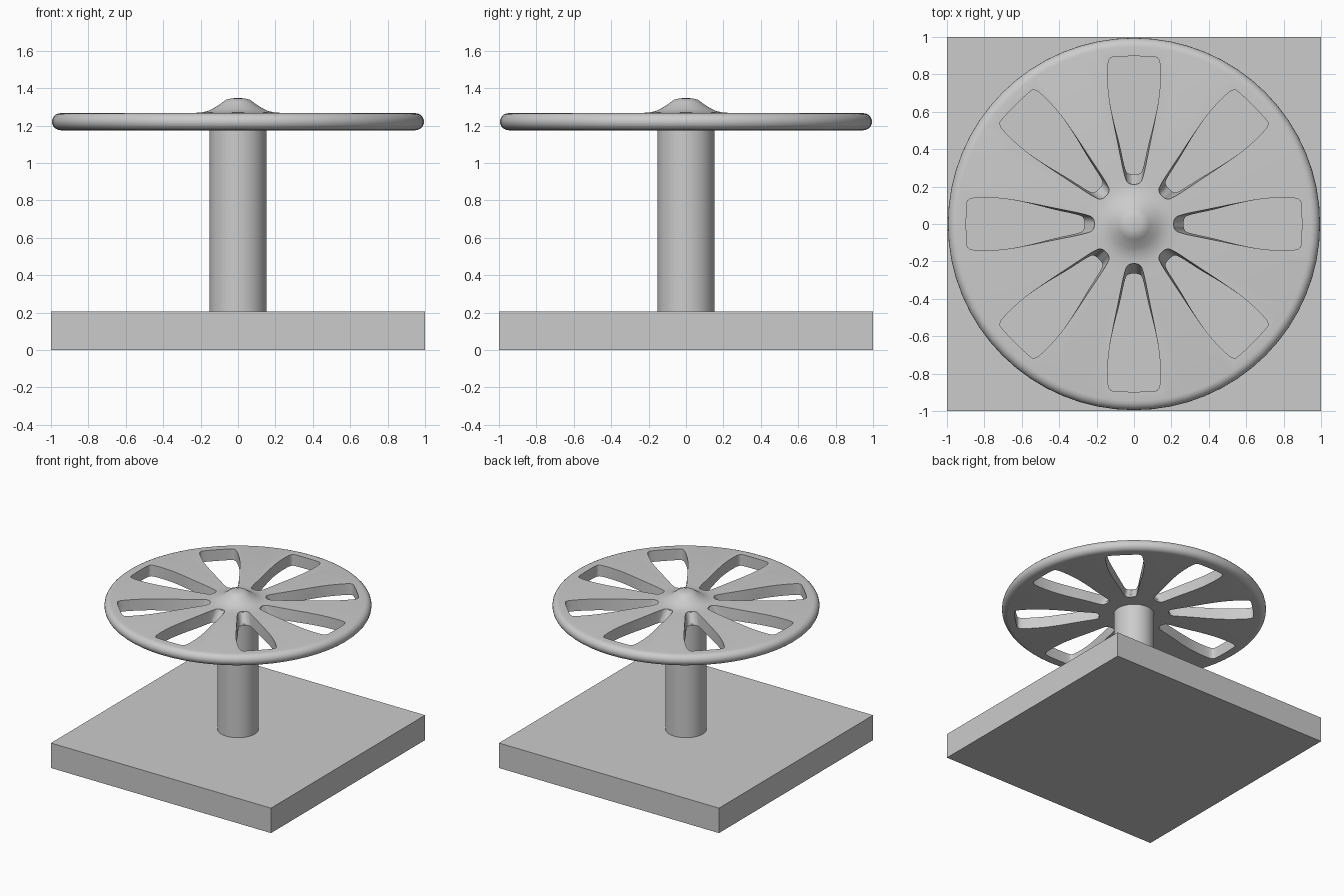
import bpy, bmesh
from math import sin, cos, pi, radians

if "Cube" in bpy.data.objects:
    bpy.data.objects.remove(bpy.data.objects["Cube"])

SEG = 64


def make_object(name, bm):
    bmesh.ops.recalc_face_normals(bm, faces=bm.faces)
    mesh = bpy.data.meshes.new(name)
    bm.to_mesh(mesh)
    bm.free()
    obj = bpy.data.objects.new(name, mesh)
    bpy.context.collection.objects.link(obj)
    return obj


def activate(obj):
    bpy.ops.object.select_all(action='DESELECT')
    obj.select_set(True)
    bpy.context.view_layer.objects.active = obj


def lathe(name, profile):
    bm = bmesh.new()
    verts = [bm.verts.new((r, 0, z)) for r, z in profile]
    edges = [bm.edges.new(pair) for pair in zip(verts, verts[1:])]
    bmesh.ops.spin(bm, geom=verts + edges, cent=(0, 0, 0), axis=(0, 0, 1),
                   angle=2 * pi, steps=SEG)
    bmesh.ops.remove_doubles(bm, verts=bm.verts, dist=0.0005)
    return make_object(name, bm)


def outline(half, rounds=2):
    # mirror half an outline and round its corners
    pts = half + [(r, -w) for r, w in reversed(half)]
    for _ in range(rounds):
        new = []
        for a, b in zip(pts, pts[1:] + pts[:1]):
            for t in (0.25, 0.75):
                new.append((a[0] + (b[0] - a[0]) * t, a[1] + (b[1] - a[1]) * t))
        pts = new
    return pts


# Square base
bpy.ops.mesh.primitive_cube_add(size=1, location=(0, 0, 0.1025))
base = bpy.context.object
base.name = "base"
base.scale = (2, 2, 0.205)

# Post
bpy.ops.mesh.primitive_cylinder_add(vertices=32, radius=0.153, depth=1.0,
                                    location=(0, 0, 0.69))
post = bpy.context.object
post.name = "post"
bpy.ops.object.shade_smooth_by_angle(angle=radians(35))

# Hand wheel: flat disc with rounded rim and raised hub
rim = [(0.947 + 0.048 * cos(a), 1.221 + 0.046 * sin(a))
       for a in (pi / 2 - pi * i / 10 for i in range(11))]
hub = [(0, 1.347), (0.035, 1.346), (0.065, 1.338), (0.083, 1.324),
       (0.1, 1.312), (0.13, 1.293), (0.16, 1.278), (0.2, 1.27), (0.26, 1.267)]
wheel = lathe("hand_wheel", hub + rim + [(0, 1.175)])

# Teardrop openings, flaring upward next to the hub
lower = [(0.265, 0.035), (0.3, 0.05), (0.42, 0.075), (0.56, 0.112),
         (0.68, 0.135), (0.79, 0.142), (0.885, 0.138), (0.897, 0.10)]
upper = [(0.212, 0.03), (0.25, 0.05), (0.4, 0.08), (0.56, 0.113),
         (0.68, 0.135), (0.79, 0.142), (0.885, 0.138), (0.897, 0.10)]
levels = [(lower, 1.1), (lower, 1.19), (upper, 1.262), (upper, 1.4)]
bm = bmesh.new()
for k in range(8):
    c, s = cos(k * pi / 4), sin(k * pi / 4)
    rings = [[bm.verts.new((r * c - w * s, r * s + w * c, z))
              for r, w in outline(half)] for half, z in levels]
    n = len(rings[0])
    for a, b in zip(rings, rings[1:]):
        for i in range(n):
            j = (i + 1) % n
            bm.faces.new((a[i], a[j], b[j], b[i]))
    bm.faces.new(rings[0])
    bm.faces.new(rings[-1])
cutter = make_object("opening_cutter", bm)
cutter.hide_render = True

activate(wheel)
mod = wheel.modifiers.new("openings", 'BOOLEAN')
mod.operation = 'DIFFERENCE'
mod.solver = 'EXACT'
mod.object = cutter
bpy.ops.object.modifier_apply(modifier=mod.name)
bpy.data.objects.remove(cutter)
bpy.ops.object.shade_smooth_by_angle(angle=radians(35))
